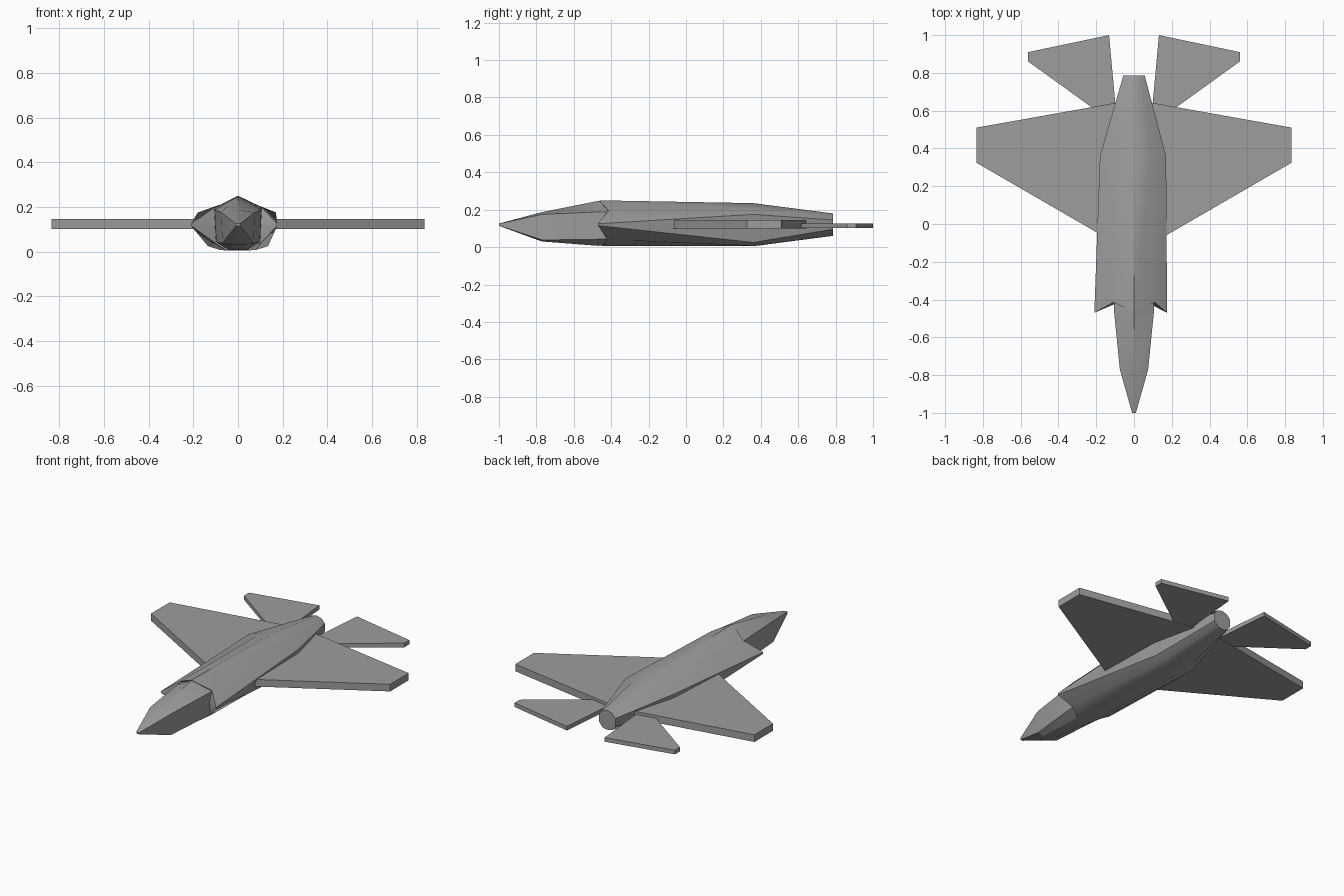
import bpy
import bmesh
import math

cube = bpy.data.objects.get("Cube")
if cube:
    bpy.data.objects.remove(cube, do_unlink=True)

GREY = (0.34, 0.34, 0.34, 1.0)
grey = bpy.data.materials.new("airframe grey")
grey.use_nodes = True
grey.diffuse_color = GREY
grey.node_tree.nodes["Principled BSDF"].inputs["Base Color"].default_value = GREY


def finish(name, bm, smooth=None):
    """Turn a bmesh into a named, painted object."""
    bmesh.ops.recalc_face_normals(bm, faces=bm.faces)
    mesh = bpy.data.meshes.new(name)
    bm.to_mesh(mesh)
    bm.free()
    mesh.materials.append(grey)
    obj = bpy.data.objects.new(name, mesh)
    bpy.context.collection.objects.link(obj)
    if smooth:
        bpy.ops.object.select_all(action="DESELECT")
        obj.select_set(True)
        bpy.context.view_layer.objects.active = obj
        bpy.ops.object.shade_smooth_by_angle(angle=math.radians(smooth))
    return obj


def full_ring(half, left_scale):
    """Mirror a half section (top ridge first); the outermost left points may be wider."""
    widest = max(p[0] for p in half)
    left = [(-x * (left_scale if x > widest * 0.95 else 1), y, z)
            for x, y, z in reversed(half) if x > 0]
    return half + left


def loft(name, rings, front_centre=None, smooth=None):
    """Skin a list of rings and close both ends."""
    bm = bmesh.new()
    loops = [[bm.verts.new(p) for p in ring] for ring in rings]
    for a, b in zip(loops, loops[1:]):
        for i in range(len(a)):
            j = (i + 1) % len(a)
            bm.faces.new((a[i], a[j], b[j], b[i]))
    if front_centre:
        hub = bm.verts.new(front_centre)
        first = loops[0]
        for i in range(len(first)):
            bm.faces.new((hub, first[i], first[(i + 1) % len(first)]))
    else:
        bm.faces.new(loops[0])
    bm.faces.new(loops[-1])
    return finish(name, bm, smooth)


def plate(name, outline, low, high):
    """Extrude a plan outline into a flat slab."""
    bm = bmesh.new()
    face = bm.faces.new([bm.verts.new((x, y, low)) for x, y in outline])
    top = bmesh.ops.extrude_face_region(bm, geom=[face])["geom"]
    for v in top:
        if isinstance(v, bmesh.types.BMVert):
            v.co.z = high
    return finish(name, bm)


# Nose: ridge, shoulder, lower edge and keel at each station
nose_sections = [
    (-1.0, 0.01, 0.125, 0.126, 0.115, 0.114),
    (-0.77, 0.075, 0.175, 0.187, 0.038, 0.03),
    (-0.47, 0.105, 0.188, 0.247, 0.042, 0.007),
    (-0.36, 0.108, 0.188, 0.24, 0.045, 0.012),
]
nose = []
for y, w, shoulder, ridge, lower, keel in nose_sections:
    half = [(0, y, ridge), (w, y, shoulder), (w * 0.93, y, lower), (w * 0.4, y, keel)]
    nose.append(full_ring(half, 1.0))
loft("nose", nose, smooth=20)

# Main body: zigzag front edge with intake lips, tapering to the exhaust
lip = [(0, -0.465, 0.25), (0.11, -0.415, 0.195), (0.175, -0.47, 0.125),
       (0.175, -0.47, 0.115), (0.105, -0.42, 0.04), (0.05, -0.45, 0.005)]
waist = [(0, 0.36, 0.235), (0.09, 0.36, 0.207), (0.17, 0.36, 0.175),
         (0.135, 0.36, 0.025), (0.08, 0.36, 0.007), (0.04, 0.36, 0.005)]
exhaust = [(0, 0.785, 0.18), (0.035, 0.785, 0.17), (0.057, 0.785, 0.145),
           (0.057, 0.785, 0.095), (0.035, 0.785, 0.067), (0.015, 0.785, 0.06)]
body = [full_ring(lip, 1.2), full_ring(waist, 1.06), full_ring(exhaust, 1.0)]
loft("main_body", body, front_centre=(0, -0.38, 0.12), smooth=35)

# Wings and tailplanes
wing = [(0.05, -0.13), (0.835, 0.325), (0.835, 0.51), (0.02, 0.655)]
tail = [(0.088, 0.52), (0.56, 0.86), (0.56, 0.91), (0.132, 1.0)]
for side, s in (("left", 1), ("right", -1)):
    plate(side + "_wing", [(s * x, y) for x, y in wing], 0.1, 0.145)
    plate(side + "_tailplane", [(s * x, y) for x, y in tail], 0.101, 0.127)
